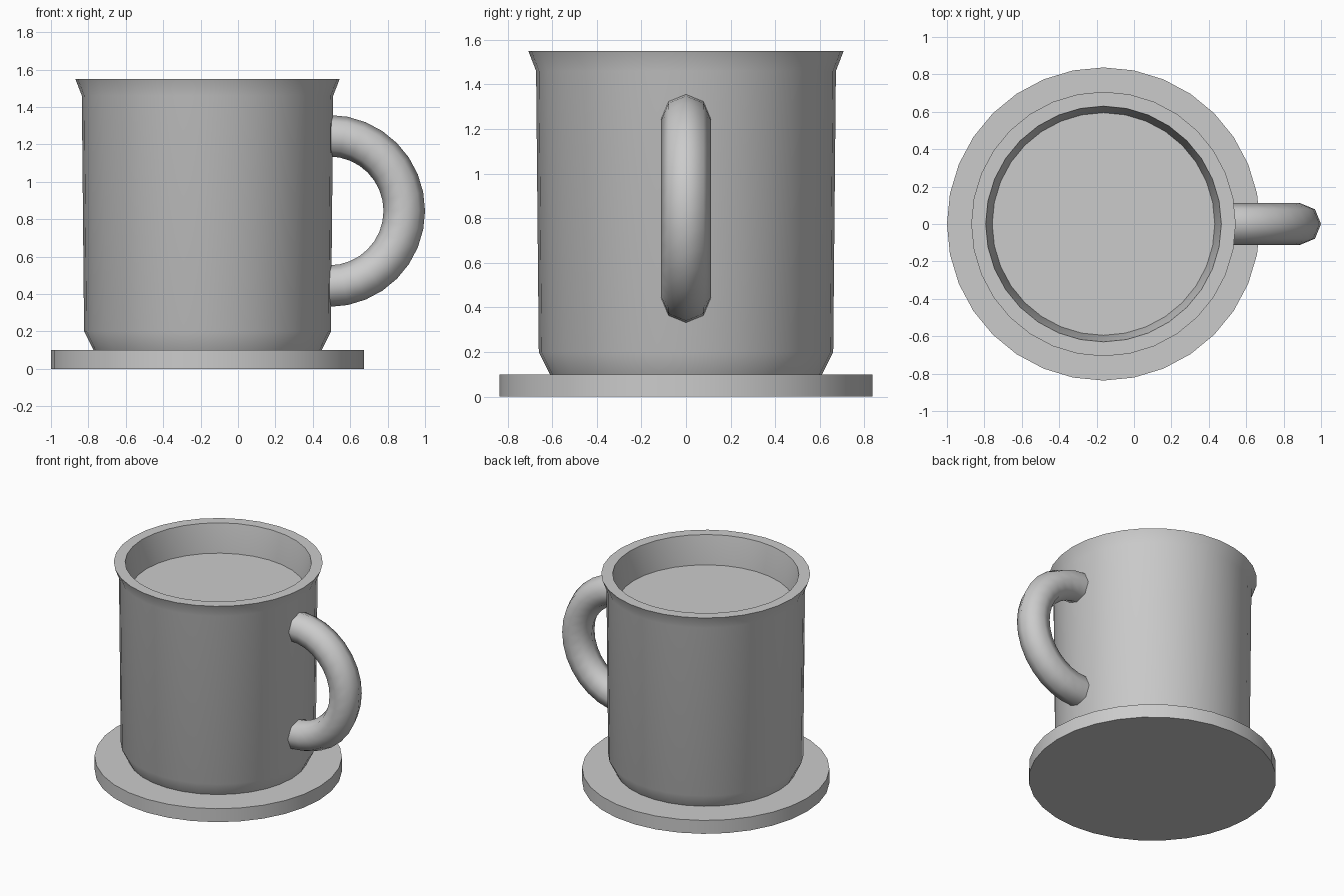
import bpy, math

if "Cube" in bpy.data.objects:
    bpy.data.objects.remove(bpy.data.objects["Cube"])

CX = -0.163   # axis of mug and saucer
SIDES = 32


def make(name, verts, faces, angle):
    me = bpy.data.meshes.new(name)
    me.from_pydata(verts, [], faces)
    ob = bpy.data.objects.new(name, me)
    bpy.context.collection.objects.link(ob)
    bpy.ops.object.select_all(action='DESELECT')
    ob.select_set(True)
    bpy.context.view_layer.objects.active = ob
    bpy.ops.object.shade_smooth_by_angle(angle=math.radians(angle))
    return ob


def bridge(rings, n):
    """Quads between consecutive rings of n vertices."""
    return [(r * n + i, r * n + (i + 1) % n, (r + 1) * n + (i + 1) % n, (r + 1) * n + i)
            for r in range(rings - 1) for i in range(n)]


def lathe(name, profile):
    """Spin (radius, z) points around the mug axis and cap both ends."""
    n = SIDES
    verts = [(CX + r * math.cos(math.tau * i / n), r * math.sin(math.tau * i / n), z)
             for r, z in profile for i in range(n)]
    last = (len(profile) - 1) * n
    caps = [tuple(reversed(range(n))), tuple(range(last, last + n))]
    return make(name, verts, bridge(len(profile), n) + caps, 30)


# Saucer
lathe("saucer", [(0.837, 0.0), (0.837, 0.1)])

# Mug body: outer wall, flared lip, inner wall and floor
lathe("mug_body", [(0.61, 0.1), (0.66, 0.2), (0.672, 1.46), (0.707, 1.55),
                   (0.63, 1.55), (0.595, 1.34), (0.58, 0.2)])

# Drink surface
lathe("drink", [(0.585, 1.30), (0.596, 1.34)])

# Handle: half ring with an octagonal section
STEPS, SEC, MAJOR, MINOR = 16, 8, 0.402, 0.111
verts = []
for s in range(STEPS + 1):
    a = math.pi * (s / STEPS - 0.5)
    for k in range(SEC):
        b = math.tau * k / SEC
        r = MAJOR + MINOR * math.cos(b)
        verts.append((0.487 + r * math.cos(a), -MINOR * math.sin(b), 0.844 + r * math.sin(a)))
end = STEPS * SEC
faces = [tuple(reversed(f)) for f in bridge(STEPS + 1, SEC)]
faces += [tuple(range(SEC)), tuple(reversed(range(end, end + SEC)))]
handle = make("handle", verts, faces, 60)

# Make sure all normals point outward
for ob in bpy.context.collection.objects:
    bpy.ops.object.select_all(action='DESELECT')
    ob.select_set(True)
    bpy.context.view_layer.objects.active = ob
    bpy.ops.object.mode_set(mode='EDIT')
    bpy.ops.mesh.select_all(action='SELECT')
    bpy.ops.mesh.normals_make_consistent(inside=False)
    bpy.ops.object.mode_set(mode='OBJECT')
